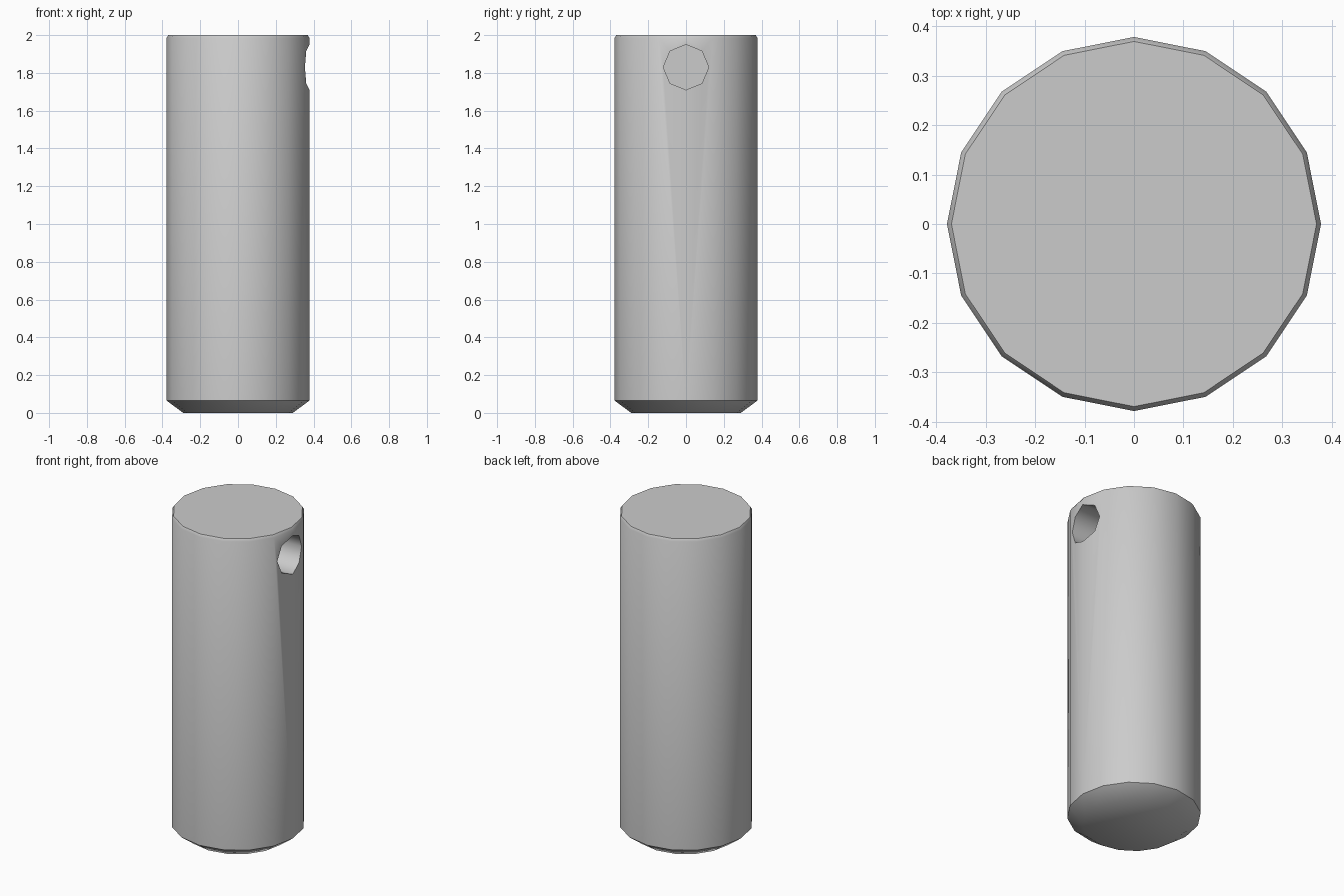
import bpy, bmesh, math

if "Cube" in bpy.data.objects:
    bpy.data.objects.remove(bpy.data.objects["Cube"])

def lathe(name, profile, sides):
    """Closed solid turned round z from (radius, height) pairs."""
    bm = bmesh.new()
    rings = []
    for r, z in profile:
        rings.append([bm.verts.new((r * math.cos(2 * math.pi * i / sides),
                                    r * math.sin(2 * math.pi * i / sides), z))
                      for i in range(sides)])
    for a, b in zip(rings, rings[1:]):
        for i in range(sides):
            j = (i + 1) % sides
            bm.faces.new((a[i], a[j], b[j], b[i]))
    bm.faces.new(rings[0][::-1])
    bm.faces.new(rings[-1])
    mesh = bpy.data.meshes.new(name)
    bm.to_mesh(mesh)
    bm.free()
    obj = bpy.data.objects.new(name, mesh)
    bpy.context.collection.objects.link(obj)
    return obj

# Pin body: wide chamfer at the foot, fine bevel at the top rim
pin = lathe("pin_body", [(0.29, 0), (0.378, 0.065), (0.378, 1.985), (0.369, 2.0)], 16)

# Blind eight-sided hole drilled in from the right side
cutter = lathe("hole_cutter", [(0.12, 0), (0.12, 0.6)], 8)
cutter.rotation_euler = (0, math.pi / 2, 0)
cutter.location = (0, 0, 1.83)
cutter.hide_render = True

cut = pin.modifiers.new("side_hole", 'BOOLEAN')
cut.object = cutter
cut.operation = 'DIFFERENCE'
cut.solver = 'EXACT'

bpy.context.view_layer.objects.active = pin
pin.select_set(True)
bpy.ops.object.modifier_apply(modifier=cut.name)
bpy.data.objects.remove(cutter)

# Smooth walls, crisp rims
bpy.ops.object.shade_smooth_by_angle(angle=math.radians(46))
